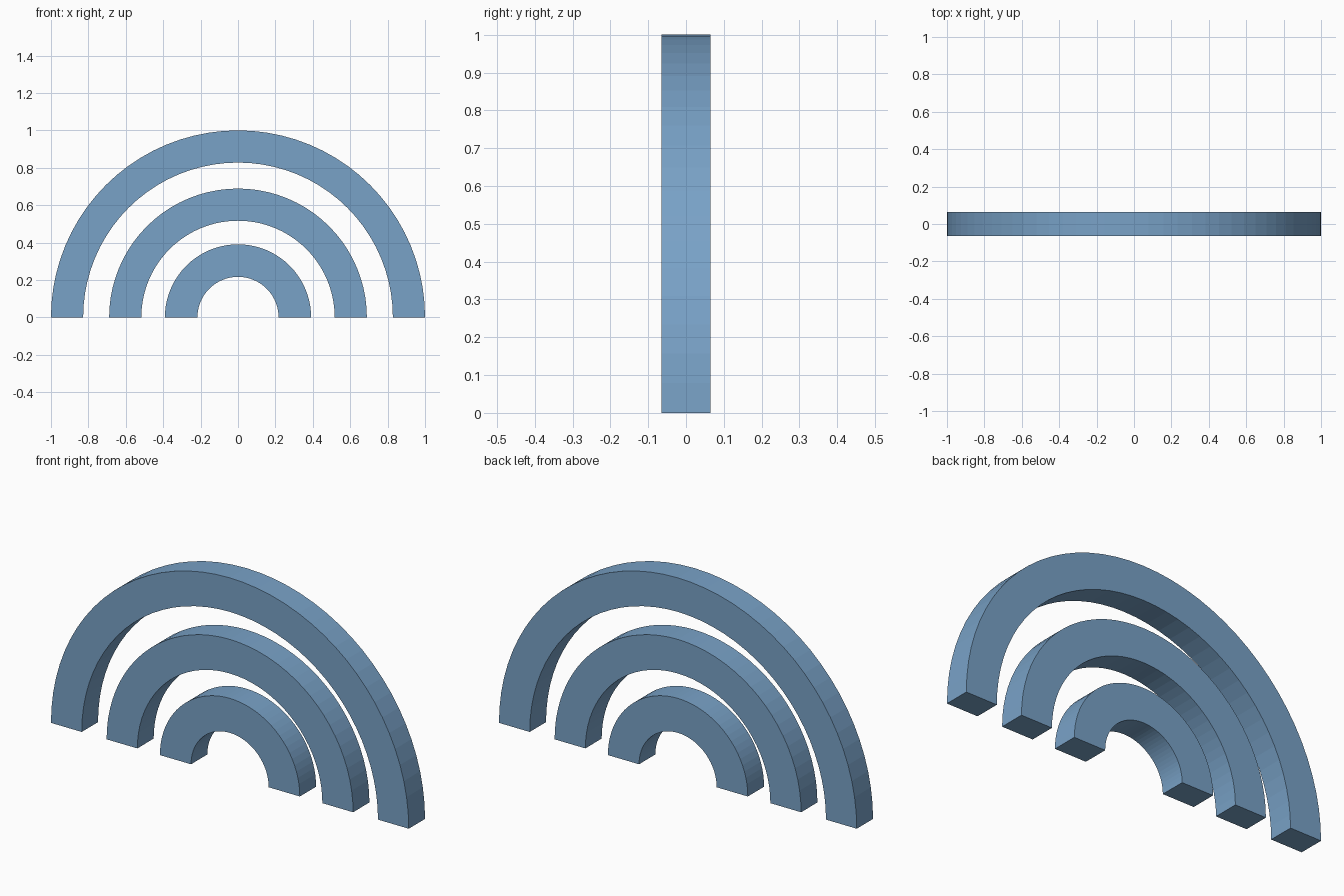
import bpy, bmesh
from math import pi, cos, sin

if "Cube" in bpy.data.objects:
    bpy.data.objects.remove(bpy.data.objects["Cube"])

HALF_DEPTH = 0.065
SEGMENTS = 40

blue = bpy.data.materials.new("steel_blue")
blue.diffuse_color = (0.19, 0.36, 0.57, 1.0)
blue.use_nodes = True
blue.node_tree.nodes["Principled BSDF"].inputs["Base Color"].default_value = blue.diffuse_color


def half_ring(name, outer, inner):
    """Rectangular section swept over a half circle, with closed feet."""
    bm = bmesh.new()
    section = [(outer, -HALF_DEPTH), (outer, HALF_DEPTH),
               (inner, HALF_DEPTH), (inner, -HALF_DEPTH)]
    rings = []
    for i in range(SEGMENTS + 1):
        a = pi * i / SEGMENTS
        rings.append([bm.verts.new((r * cos(a), y, r * sin(a))) for r, y in section])
    for a, b in zip(rings, rings[1:]):
        for k in range(4):
            n = (k + 1) % 4
            bm.faces.new((a[k], a[n], b[n], b[k]))
    bm.faces.new(rings[0])
    bm.faces.new(rings[-1])
    bmesh.ops.recalc_face_normals(bm, faces=bm.faces)
    mesh = bpy.data.meshes.new(name)
    bm.to_mesh(mesh)
    bm.free()
    mesh.materials.append(blue)
    obj = bpy.data.objects.new(name, mesh)
    bpy.context.collection.objects.link(obj)
    return obj


# Three nested arches
half_ring("outer_arch", 1.0, 0.828)
half_ring("middle_arch", 0.689, 0.517)
half_ring("inner_arch", 0.391, 0.217)
